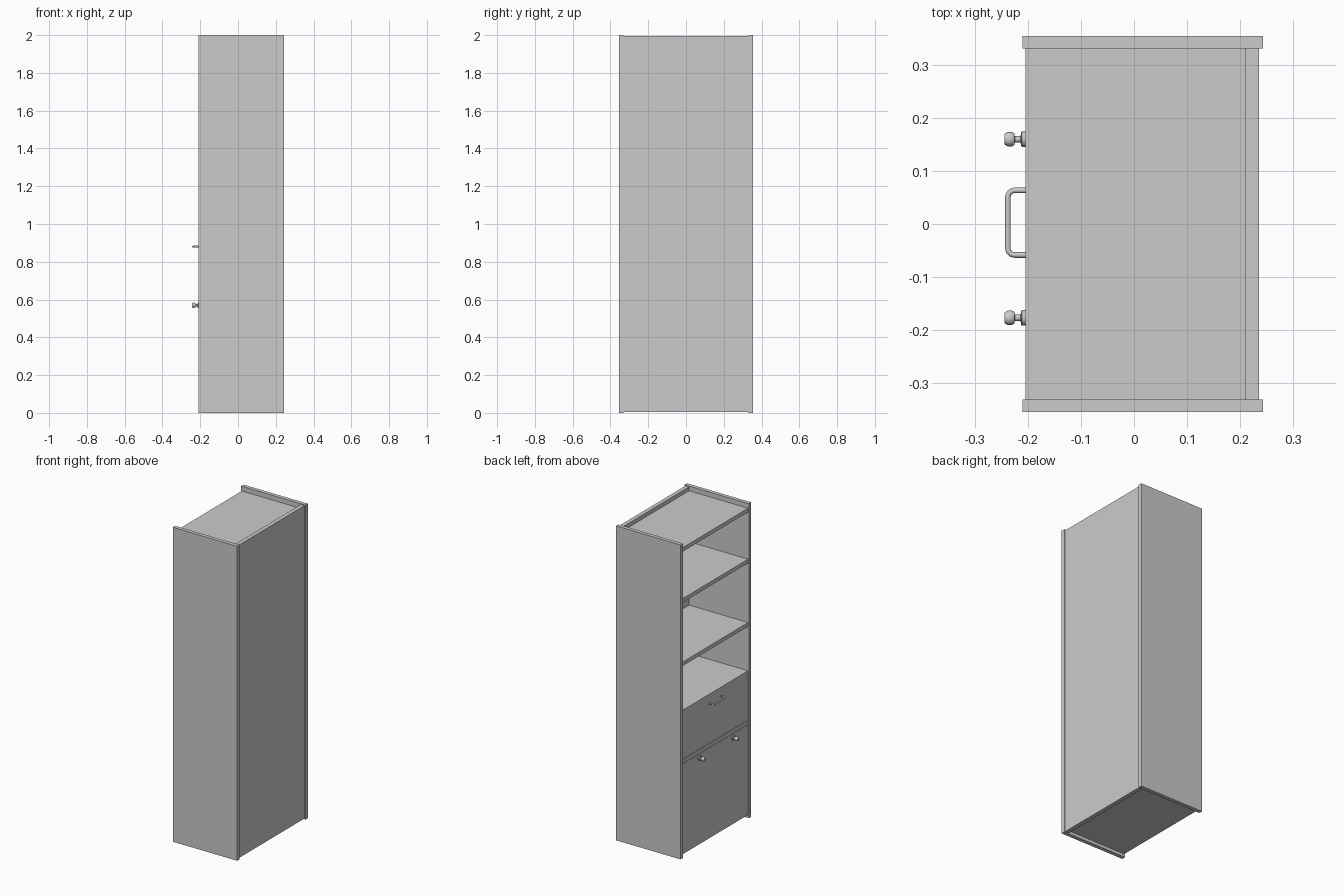
import bpy
import bmesh
from math import radians, pi, sin, cos
from mathutils import Matrix

if "Cube" in bpy.data.objects:
    bpy.data.objects.remove(bpy.data.objects["Cube"], do_unlink=True)

GREY = (0.6, 0.6, 0.6, 1)
mat = bpy.data.materials.new("plain grey")
mat.use_nodes = True
mat.diffuse_color = GREY
mat.node_tree.nodes["Principled BSDF"].inputs["Base Color"].default_value = GREY


def add_object(name, bm):
    bmesh.ops.recalc_face_normals(bm, faces=bm.faces)
    mesh = bpy.data.meshes.new(name)
    bm.to_mesh(mesh)
    bm.free()
    obj = bpy.data.objects.new(name, mesh)
    bpy.context.collection.objects.link(obj)
    mesh.materials.append(mat)
    return obj


def smooth(obj):
    bpy.ops.object.select_all(action='DESELECT')
    obj.select_set(True)
    bpy.context.view_layer.objects.active = obj
    bpy.ops.object.shade_smooth_by_angle(angle=radians(35))


def board(name, x, y, z):
    """Flat board given by its (low, high) extent on each axis."""
    bm = bmesh.new()
    bmesh.ops.create_cube(bm, size=1)
    for v in bm.verts:
        v.co = [lo + (c + 0.5) * (hi - lo) for c, (lo, hi) in zip(v.co, (x, y, z))]
    return add_object(name, bm)


OUTER, INNER = 0.355, 0.331
FRONT, BACK = -0.205, 0.21
THICK = 0.025
span = (-INNER, INNER)

# Carcass
board("left_side_panel", (-0.21, 0.243), (INNER, OUTER), (0, 2))
board("right_side_panel", (-0.21, 0.243), (-OUTER, -INNER), (0, 2))
board("back_panel", (BACK, 0.236), span, (0.005, 1.995))

# Horizontal boards, placed by their top surface
for name, top in (("top_board", 1.97), ("upper_shelf", 1.646), ("middle_shelf", 1.243),
                  ("divider_shelf", 0.622)):
    board(name, (FRONT, BACK), span, (top - THICK, top))
board("counter_shelf", (FRONT + 0.02, BACK), span, (0.936 - THICK, 0.936))
board("bottom_board", (FRONT + 0.02, BACK), span, (0.02, 0.045))

# Drawer front and cupboard door
board("drawer_front", (FRONT, FRONT + 0.02), span, (0.624, 0.936))
board("cupboard_door", (FRONT, FRONT + 0.02), span, (0.02, 0.595))


# Turned door knobs: a profile of (radius, distance from door) spun round x
KNOB = [(0, 0), (0.015, 0), (0.015, 0.006), (0.013, 0.008), (0.006, 0.009), (0.006, 0.020),
        (0.011, 0.021), (0.014, 0.026), (0.014, 0.033), (0.010, 0.039), (0, 0.039)]


def knob(name, y, z):
    bm = bmesh.new()
    verts = [bm.verts.new((-d, r, 0)) for r, d in KNOB]
    edges = [bm.edges.new(pair) for pair in zip(verts, verts[1:])]
    bmesh.ops.spin(bm, geom=verts + edges, cent=(0, 0, 0), axis=(1, 0, 0),
                   angle=2 * pi, steps=16)
    bmesh.ops.remove_doubles(bm, verts=bm.verts, dist=0.0002)
    bmesh.ops.translate(bm, verts=bm.verts, vec=(FRONT, y, z))
    smooth(add_object(name, bm))


knob("left_knob", 0.16, 0.57)
knob("right_knob", -0.177, 0.57)

# Drawer pull: round bar bent into a U with rounded corners
HALF, REACH, BEND, BAR = 0.061, 0.033, 0.013, 0.0052
arc = [radians(a) for a in range(0, 91, 15)]
side = [(-(REACH - BEND + BEND * sin(a)), HALF - BEND + BEND * cos(a)) for a in arc]
path = [(0.002, HALF)] + side
path += [(x, -y) for x, y in reversed(path)]

bm = bmesh.new()
rings = []
for i, (x, y) in enumerate(path):
    before, after = path[max(i - 1, 0)], path[min(i + 1, len(path) - 1)]
    dx, dy = after[0] - before[0], after[1] - before[1]
    length = (dx * dx + dy * dy) ** 0.5
    nx, ny = -dy / length, dx / length
    ring = []
    for k in range(12):
        a = 2 * pi * k / 12
        ring.append(bm.verts.new((x + nx * BAR * cos(a), y + ny * BAR * cos(a), BAR * sin(a))))
    rings.append(ring)
for r0, r1 in zip(rings, rings[1:]):
    for k in range(12):
        j = (k + 1) % 12
        bm.faces.new((r0[k], r0[j], r1[j], r1[k]))
bm.faces.new(rings[0])
bm.faces.new(rings[-1])
bmesh.ops.transform(bm, verts=bm.verts, matrix=Matrix.Translation((FRONT, 0.0025, 0.88)))
smooth(add_object("drawer_handle", bm))
